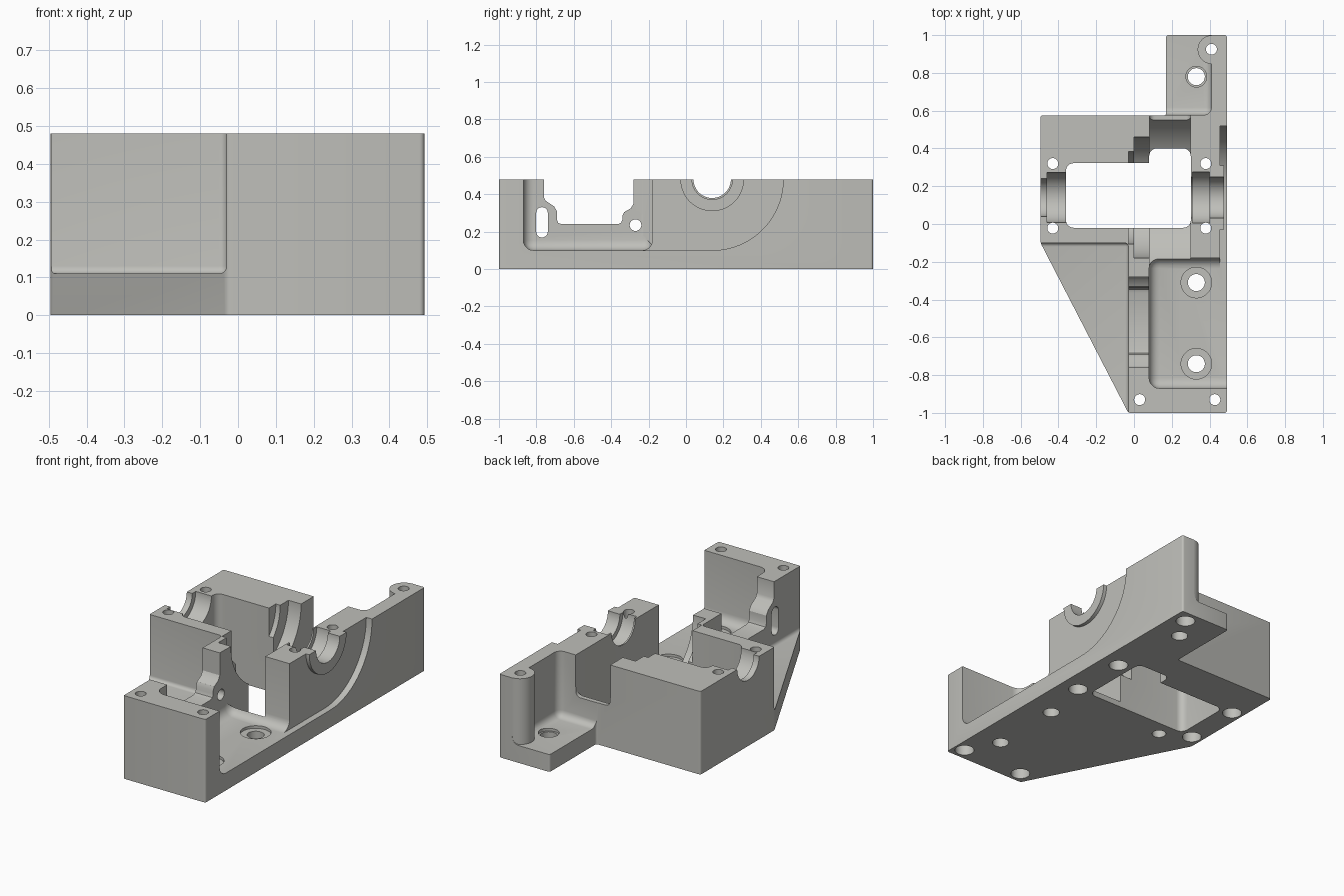
import bpy, bmesh, math
from mathutils import Matrix

if "Cube" in bpy.data.objects:
    bpy.data.objects.remove(bpy.data.objects["Cube"])

TOP = 0.48        # height of the split face
AY = 0.14         # y of the shaft axis, which lies in the split face


def finish(name, bm, bevel=0.0, segs=5):
    if bevel:
        edges = [e for e in bm.edges if e.calc_face_angle(0) > 0.6]
        bmesh.ops.bevel(bm, geom=edges, offset=bevel, segments=segs,
                        profile=0.5, affect='EDGES', clamp_overlap=True)
    bmesh.ops.recalc_face_normals(bm, faces=bm.faces[:])
    me = bpy.data.meshes.new(name)
    bm.to_mesh(me)
    bm.free()
    ob = bpy.data.objects.new(name, me)
    bpy.context.collection.objects.link(ob)
    return ob


def box(name, x, y, z, bevel=0.0):
    bm = bmesh.new()
    bmesh.ops.create_cube(bm, size=1)
    for v in bm.verts:
        for i, (a, b) in enumerate((x, y, z)):
            v.co[i] = a if v.co[i] < 0 else b
    return finish(name, bm, bevel)


def prism(name, pts, a, b, axis='Z', bevel=0.0):
    """Extrude a profile: (x, y) along z, or (y, z) along x."""
    bm = bmesh.new()
    put = (lambda p, t: (p[0], p[1], t)) if axis == 'Z' else (lambda p, t: (t, p[0], p[1]))
    lo = [bm.verts.new(put(p, a)) for p in pts]
    hi = [bm.verts.new(put(p, b)) for p in pts]
    bm.faces.new(lo)
    bm.faces.new(hi)
    for i in range(len(pts)):
        j = (i + 1) % len(pts)
        bm.faces.new((lo[i], lo[j], hi[j], hi[i]))
    return finish(name, bm, bevel)


def cyl(name, c, r, a, b, axis='Z', n=64):
    pts = [(c[0] + r * math.cos(2 * math.pi * (i + .5) / n),
            c[1] + r * math.sin(2 * math.pi * (i + .5) / n)) for i in range(n)]
    return prism(name, pts, a, b, axis)


def window(name, x, y):
    """Through opening with rounded vertical corners."""
    r, pts = 0.04, []
    corners = ((x[1], y[1], -1, -1), (x[0], y[1], 1, -1),
               (x[0], y[0], 1, 1), (x[1], y[0], -1, 1))
    for k, (cx, cy, sx, sy) in enumerate(corners):
        for i in range(7):
            t = math.pi / 2 * (k + i / 6)
            pts.append((cx + sx * r + r * math.cos(t), cy + sy * r + r * math.sin(t)))
    return prism(name, pts, -0.1, 0.7)


# Full-height block on the plate footprint
body = prism("gear_housing", [(-.495, -.1), (-.03, -1), (.492, -1), (.492, 1),
                              (.17, 1), (.17, .575), (-.495, .575)], 0, TOP)
bm = bmesh.new()
bm.from_mesh(body.data)
bmesh.ops.bevel(bm, geom=[e for e in bm.edges
                          if abs(e.verts[0].co.z - e.verts[1].co.z) > .1],
                offset=.012, segments=4, profile=.5, affect='EDGES')
bm.to_mesh(body.data)
bm.free()


def combine(tool, op='DIFFERENCE'):
    tool.hide_render = True
    m = body.modifiers.new("machining", 'BOOLEAN')
    m.object, m.operation, m.solver = tool, op, 'EXACT'
    bpy.context.view_layer.objects.active = body
    bpy.ops.object.modifier_apply(modifier=m.name)
    bpy.data.objects.remove(tool)


# Open areas over the plate: side wing, front bay, rear shelf
combine(box("wing_cut", (-.9, -.03), (-1.4, -.1), (.11, .8), .02))
combine(box("bay_cut", (.08, .8), (-.87, -.18), (.1, .8), .055))
combine(box("shelf_cut", (-.1, .41), (.577, 1.3), (.1, .8), .04))

# Outer recess around the right bearing, with a swept rear edge
arc = [(AY + .38 * math.sin(t), TOP - .38 * math.cos(t))
       for t in [math.pi / 2 * i / 20 for i in range(21)]]
combine(prism("recess_cut", [(-.4, .7), (-.4, .1)] + arc + [(.52, .7)],
              .455, .7, 'X', .03))

# Bearing ring and rear screw boss, trimmed flush with the split face
combine(cyl("bearing_ring", (AY, TOP), .17, .42, .476, 'X'), 'UNION')
combine(cyl("screw_boss", (.413, .923), .076, .05, TOP - .0005), 'UNION')
combine(box("trim", (-1, 1), (-2, 2), (TOP - .0005, 1)))

# Gear clearances about the shaft axis
combine(cyl("large_gear_cut", (AY, TOP), .475, .081, .3, 'X', 96))
combine(cyl("small_gear_cut", (AY, TOP), .32, .0, .12, 'X', 96))
combine(cyl("gear_hub_cut", (AY, TOP), .245, -.028, .05, 'X', 96))

# Through opening and rear notch
combine(window("main_window", (-.36, .301), (-.02, .322)))
combine(window("gear_window", (.0805, .3005), (.1, .4)))
combine(box("notch_cut", (.0815, .2995), (.42, .75), (.24, .8), .03))

# Stepped bearing seats in both side walls
for r, a, b in ((.132, -.46, -.3), (.1, -.6, -.4), (.136, .31, .4), (.108, .25, .6)):
    combine(cyl("bearing_cut", (AY, TOP), r, a, b, 'X'))

# Dividing wall: stepped opening, slot and round hole
combine(prism("wall_opening", [(-.76, .7), (-.76, .385), (-.75, .365), (-.705, .335),
                               (-.69, .31), (-.69, .265), (-.683, .247), (-.665, .24),
                               (-.365, .24), (-.347, .247), (-.34, .265), (-.34, .285),
                               (-.33, .305), (-.295, .325), (-.28, .35), (-.28, .7)],
              -.2, .14, 'X'))
slot = [(-.77 + .031 * math.cos(t), (.3 if i < 13 else .2) + .031 * math.sin(t))
        for i in range(26) for t in [math.pi * (i if i < 13 else i - 1) / 12]]
combine(prism("wall_slot", slot, -.2, .14, 'X'))
combine(cyl("wall_hole", (-.27, .235), .031, -.2, .14, 'X', 32))

# Clamp screw holes, wider below
for p in ((-.43, .32), (-.43, -.022), (.38, .32), (.38, -.022),
          (.41, .925), (.03, -.93), (.428, -.93)):
    combine(cyl("screw_hole", p, .029, -.1, .7, n=32))
    combine(cyl("screw_counterbore", p, .052, -.1, .06, n=32))

# Mounting holes in the plate
for p in ((.33, -.31), (.33, -.74), (.33, .78)):
    combine(cyl("mount_hole", p, .045, -.1, .2, n=32))
    combine(cyl("mount_counterbore", p, .081 if p[1] < 0 else .055, .085, .2, n=48))

# Blind hole in the underside
combine(cyl("pin_hole", (-.27, -.11), .038, -.1, .07, n=32))

# Single cast metal colour
mat = bpy.data.materials.new("cast_grey")
mat.diffuse_color = (.52, .52, .49, 1)
mat.use_nodes = True
mat.node_tree.nodes["Principled BSDF"].inputs["Base Color"].default_value = mat.diffuse_color
body.data.materials.clear()
body.data.materials.append(mat)
for p in body.data.polygons:
    p.material_index = 0
bpy.ops.object.select_all(action='DESELECT')
body.select_set(True)
bpy.context.view_layer.objects.active = body
bpy.ops.object.shade_smooth_by_angle(angle=math.radians(30))
